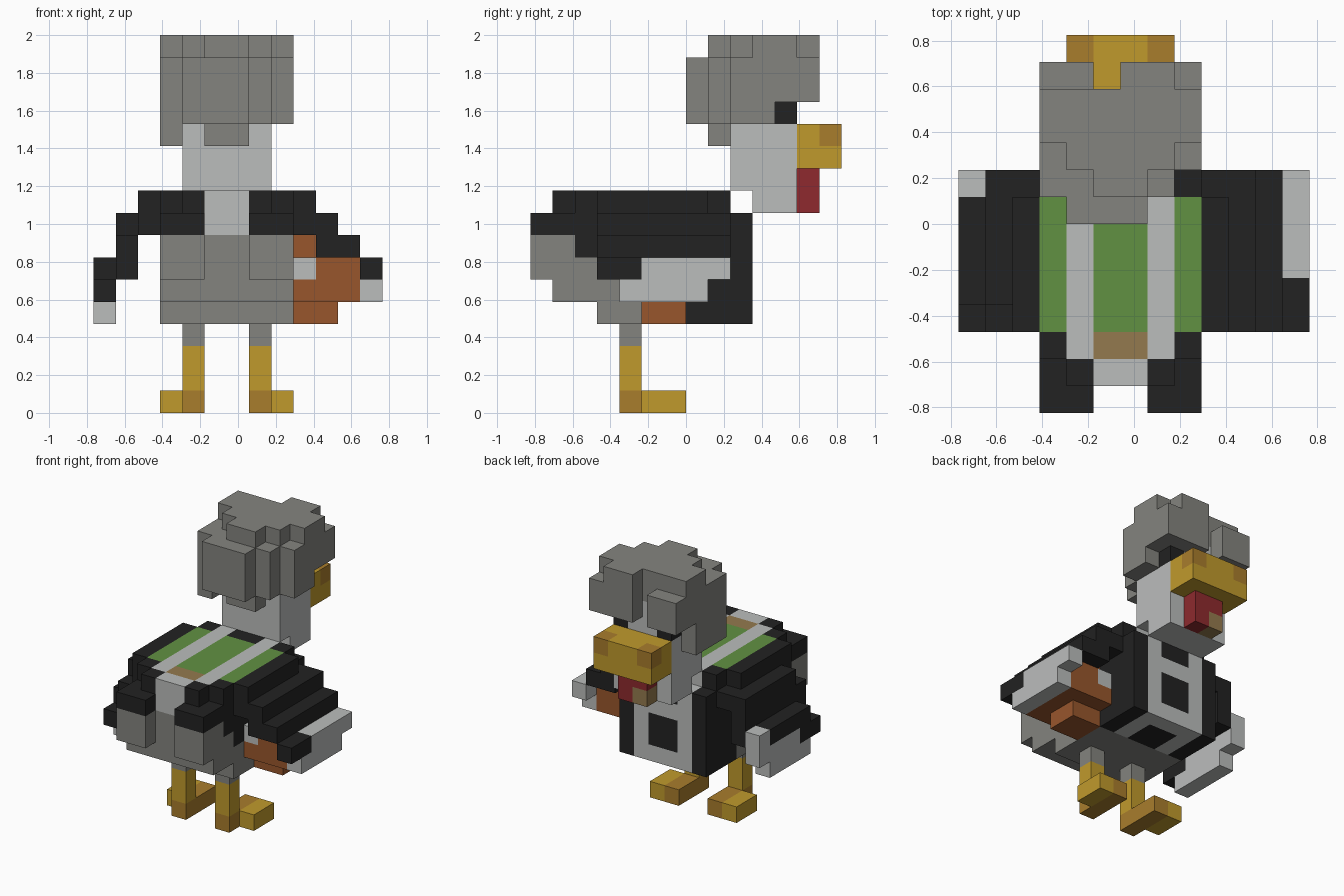
import bpy
import bmesh
from mathutils import Vector

default_cube = bpy.data.objects.get("Cube")
if default_cube:
    bpy.data.objects.remove(default_cube, do_unlink=True)

UNIT = 2 / 17
ORIGIN = Vector((-6.5, -7, 0))


def linear(channel):
    value = channel / 255
    return value / 12.92 if value < 0.04 else ((value + 0.055) / 1.055) ** 2.4


def make_material(name, *rgb):
    material = bpy.data.materials.new(name)
    material.use_nodes = True
    colour = [linear(channel) for channel in rgb] + [1]
    material.diffuse_color = colour
    shader = next(n for n in material.node_tree.nodes if n.type == "BSDF_PRINCIPLED")
    shader.inputs["Base Color"].default_value = colour
    shader.inputs["Roughness"].default_value = 0.9
    return material


grey = make_material("feather_grey", 132, 132, 127)
light = make_material("pale_grey", 187, 189, 188)
black = make_material("soft_black", 34, 34, 34)
green = make_material("leaf_green", 97, 145, 66)
yellow = make_material("beak_yellow", 192, 154, 44)
ochre = make_material("dark_ochre", 169, 125, 44)
brown = make_material("leather_brown", 152, 86, 44)
red = make_material("wattle_red", 142, 42, 46)
tan = make_material("tan", 148, 122, 78)

parts = {}


def span(value):
    first, last = value if isinstance(value, tuple) else (value, value)
    return range(first, last + 1)


def fill(part, colour, x, y, z, mirrored=False):
    """Fill a block of unit cells; later blocks repaint earlier ones."""
    cells = parts.setdefault(part, {})
    for i in span(x):
        for j in span(y):
            for k in span(z):
                cells[i, j, k] = colour
                if mirrored:
                    cells[11 - i, j, k] = colour


def build_part(name, cells, occupied):
    """Turn the cells of one part into its visible outer surface."""
    bm = bmesh.new()
    palette = []
    for cell, colour in cells.items():
        if colour not in palette:
            palette.append(colour)
        for axis in range(3):
            for side in (0, 1):
                neighbour = list(cell)
                neighbour[axis] += 2 * side - 1
                if tuple(neighbour) in occupied:
                    continue
                corners = []
                for u, v in ((0, 0), (1, 0), (1, 1), (0, 1)):
                    corner = Vector(cell)
                    corner[axis] += side
                    corner[(axis + 1) % 3] += u
                    corner[(axis + 2) % 3] += v
                    corners.append(bm.verts.new((corner + ORIGIN) * UNIT))
                face = bm.faces.new(corners if side else corners[::-1])
                face.material_index = palette.index(colour)
    bmesh.ops.remove_doubles(bm, verts=bm.verts, dist=UNIT / 100)
    bmesh.ops.dissolve_limit(bm, angle_limit=0.01, verts=bm.verts,
                             edges=bm.edges, delimit={"MATERIAL"})
    mesh = bpy.data.meshes.new(name)
    bm.to_mesh(mesh)
    bm.free()
    for colour in palette:
        mesh.materials.append(colour)
    bpy.context.collection.objects.link(bpy.data.objects.new(name, mesh))


# Legs and feet
for name, inner, foot in (("right", 4, (3, 4)), ("left", 7, (7, 8))):
    leg = name + "_leg"
    fill(leg, grey, x=inner, y=4, z=3)
    fill(leg, yellow, x=inner, y=4, z=(1, 2))
    fill(leg, yellow, x=foot, y=(5, 6), z=0)
    fill(leg, ochre, x=inner, y=(4, 6), z=0)

# Body: grey belly and tail feathers
fill("body", grey, x=(3, 8), y=(3, 9), z=4)
fill("body", grey, x=(3, 8), y=(1, 9), z=(5, 7))
fill("body", grey, x=(3, 4), y=0, z=(6, 7), mirrored=True)
# Body: black coat
fill("body", black, x=(3, 8), y=(7, 9), z=(4, 7))
fill("body", black, x=(3, 8), y=(2, 6), z=7)
fill("body", black, x=(3, 8), y=(3, 6), z=6)
fill("body", black, x=(3, 8), y=(1, 9), z=8)
fill("body", black, x=(3, 8), y=(2, 8), z=9)
fill("body", black, x=3, y=0, z=8, mirrored=True)
fill("body", black, x=4, y=0, z=8, mirrored=True)
fill("body", black, x=4, y=1, z=9, mirrored=True)
fill("body", light, x=(5, 6), y=1, z=(8, 9))
# Body: striped back
fill("body", light, x=4, y=(2, 8), z=9, mirrored=True)
fill("body", green, x=3, y=(3, 7), z=9, mirrored=True)
fill("body", green, x=(5, 6), y=(3, 7), z=9)
fill("body", tan, x=(5, 6), y=2, z=9)
# Body: pale chest with dark patches and stripes underneath
fill("body", light, x=(4, 7), y=9, z=(4, 8))
fill("body", light, x=4, y=(7, 8), z=4, mirrored=True)
fill("body", black, x=(5, 6), y=9, z=(5, 6))
fill("body", black, x=(5, 6), y=9, z=8)
fill("body", black, x=(5, 6), y=8, z=9)

# Right wing, stepping down and outward
fill("right_wing", black, x=2, y=(3, 8), z=8)
fill("right_wing", black, x=2, y=(3, 7), z=9)
fill("right_wing", black, x=1, y=(3, 8), z=(6, 7))
fill("right_wing", black, x=1, y=(4, 8), z=8)
fill("right_wing", black, x=0, y=(4, 7), z=6)
fill("right_wing", light, x=0, y=8, z=6)
fill("right_wing", black, x=0, y=(3, 4), z=5)
fill("right_wing", light, x=0, y=(5, 8), z=5)
fill("right_wing", light, x=0, y=(4, 7), z=4)

# Left wing, lifted over the ball
fill("left_wing", black, x=9, y=(3, 8), z=8)
fill("left_wing", black, x=9, y=(3, 7), z=9)
fill("left_wing", black, x=10, y=(3, 8), z=(7, 8))
fill("left_wing", black, x=11, y=(3, 8), z=7)
fill("left_wing", black, x=12, y=(3, 4), z=6)
fill("left_wing", light, x=12, y=(5, 8), z=6)
fill("left_wing", light, x=12, y=(4, 7), z=5)

# Leather ball tucked under the left wing
fill("ball", brown, x=(9, 10), y=(5, 6), z=4)
fill("ball", brown, x=(9, 11), y=(4, 7), z=5)
fill("ball", brown, x=(10, 11), y=(4, 7), z=6)
fill("ball", light, x=9, y=(4, 7), z=6)
fill("ball", brown, x=9, y=(5, 6), z=7)

# Neck and face with eyes
fill("head", light, x=(4, 7), y=(10, 11), z=9)
fill("head", light, x=(4, 7), y=(9, 11), z=(10, 14))
fill("head", black, x=4, y=11, z=13, mirrored=True)

# Beak and wattle
fill("beak", yellow, x=(4, 7), y=(12, 13), z=(11, 12))
fill("beak", ochre, x=4, y=13, z=12, mirrored=True)
fill("wattle", red, x=(5, 6), y=12, z=(9, 10))
fill("wattle", tan, x=5, y=12, z=9)

# Hair: ragged back edge, crown and lower curls
for column, back in zip(range(3, 9), (8, 7, 7, 7, 8, 9)):
    fill("hair", grey, x=column, y=(back, 8 if 3 < column < 8 else 10), z=(13, 15))
fill("hair", grey, x=(3, 8), y=(9, 11), z=15)
for column, back in zip(range(3, 9), (10, 9, 8, 8, 9, 10)):
    fill("hair", grey, x=column, y=(back, 11), z=16)
fill("hair", grey, x=3, y=11, z=14, mirrored=True)
fill("hair", grey, x=3, y=(8, 10), z=12)
fill("hair", grey, x=(5, 6), y=8, z=12)
# Hair: fringe with a gap
fill("hair", grey, x=(3, 4), y=12, z=(14, 15))
fill("hair", grey, x=(6, 8), y=12, z=(14, 15))
fill("hair", grey, x=(6, 7), y=12, z=16)

occupied = {cell for cells in parts.values() for cell in cells}
for name, cells in parts.items():
    build_part(name, cells, occupied)
